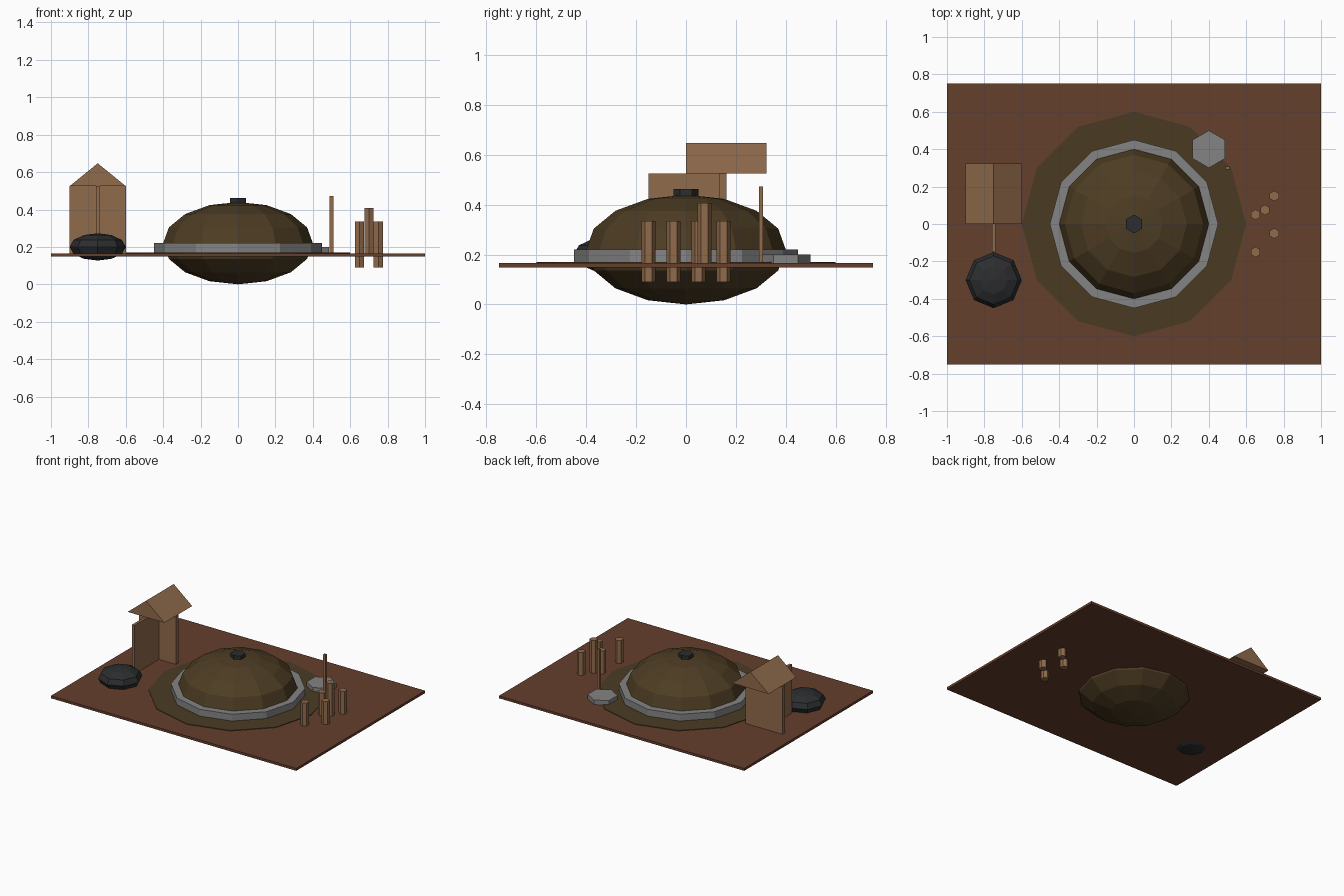
import bpy
import bmesh
from mathutils import Matrix, Vector

cube = bpy.data.objects.get("Cube")
if cube:
    bpy.data.objects.remove(cube, do_unlink=True)


def material(name, rgb):
    m = bpy.data.materials.new(name)
    m.use_nodes = True
    colour = (*rgb, 1.0)
    m.diffuse_color = colour
    m.node_tree.nodes["Principled BSDF"].inputs["Base Color"].default_value = colour
    return m


EARTH = material("red brown earth", (0.13, 0.05, 0.026))
MOUND = material("olive brown turf", (0.075, 0.046, 0.017))
PATCH = material("dull olive soil", (0.068, 0.043, 0.017))
STONE = material("grey stone", (0.23, 0.23, 0.23))
CHARCOAL = material("charcoal", (0.025, 0.026, 0.028))
WOOD = material("light wood", (0.28, 0.147, 0.073))

GROUND = 0.166


def finish(name, bm, mat):
    bmesh.ops.recalc_face_normals(bm, faces=bm.faces)
    mesh = bpy.data.meshes.new(name)
    bm.to_mesh(mesh)
    bm.free()
    mesh.materials.append(mat)
    obj = bpy.data.objects.new(name, mesh)
    bpy.context.collection.objects.link(obj)
    return obj


def box(name, low, high, mat):
    low, high = Vector(low), Vector(high)
    bm = bmesh.new()
    bmesh.ops.create_cube(bm, size=1, matrix=Matrix.Translation((low + high) / 2)
                          @ Matrix.Diagonal((*(high - low), 1)))
    return finish(name, bm, mat)


def cylinder(name, x, y, low, high, radius, sides, mat):
    # One corner always points along +y
    bm = bmesh.new()
    spin = Matrix.Rotation(2 * 3.14159265 / sides, 4, "Z")
    point = Vector((0, radius, 0))
    verts = []
    for _ in range(sides):
        verts.append(bm.verts.new((x + point.x, y + point.y, low)))
        point = spin @ point
    base = bm.faces.new(verts)
    top = bmesh.ops.extrude_face_region(bm, geom=[base], use_keep_orig=True)
    moved = [g for g in top["geom"] if isinstance(g, bmesh.types.BMVert)]
    bmesh.ops.translate(bm, verts=moved, vec=(0, 0, high - low))
    return finish(name, bm, mat)


def ellipsoid(name, centre, radius, height, segments, rings, mat):
    bm = bmesh.new()
    bmesh.ops.create_uvsphere(bm, u_segments=segments, v_segments=rings, radius=1,
                              matrix=Matrix.Translation(centre)
                              @ Matrix.Diagonal((radius, radius, height, 1)))
    return finish(name, bm, mat)


# Ground and the worn patch around the mound
box("ground_slab", (-1, -0.75, 0.148), (1, 0.75, GROUND), EARTH)
cylinder("soil_patch", 0, 0, 0.16, 0.17, 0.6, 12, PATCH)

# Domed mound with stone kerb and smoke hole
ellipsoid("mound", (0, 0, 0.22), 0.4, 0.22, 12, 8, MOUND)
cylinder("stone_kerb", 0, 0, 0.16, 0.22, 0.45, 12, STONE)
cylinder("smoke_hole", 0, 0, 0.43, 0.462, 0.05, 6, CHARCOAL)

# Flat stone and thin pole beside the mound
cylinder("flat_stone", 0.4, 0.4, 0.16, 0.2, 0.1, 6, STONE)
box("thin_pole", (0.49, 0.292, GROUND), (0.51, 0.308, 0.472), WOOD)

# Cluster of posts, four sunk through the ground and one taller
for i, (x, y) in enumerate([(0.65, 0.05), (0.65, -0.15), (0.75, 0.15), (0.75, -0.05)]):
    cylinder(f"short_post_{i + 1}", x, y, 0.09, 0.335, 0.028, 6, WOOD)
cylinder("tall_post", 0.7, 0.075, GROUND, 0.407, 0.028, 6, WOOD)

# Shelter: partition, back wall and gable roof
box("partition_wall", (-0.76, -0.15, GROUND), (-0.74, 0.15, 0.525), WOOD)
box("back_wall", (-0.9, 0.135, GROUND), (-0.6, 0.162, 0.525), WOOD)
bm = bmesh.new()
gable = bm.faces.new([bm.verts.new(p) for p in
                      [(-0.9, 0, 0.525), (-0.6, 0, 0.525), (-0.75, 0, 0.647)]])
out = bmesh.ops.extrude_face_region(bm, geom=[gable], use_keep_orig=True)
bmesh.ops.translate(bm, vec=(0, 0.323, 0),
                    verts=[g for g in out["geom"] if isinstance(g, bmesh.types.BMVert)])
finish("gable_roof", bm, WOOD)

# Dark boulder
ellipsoid("boulder", (-0.75, -0.3, 0.2), 0.15, 0.073, 8, 6, CHARCOAL)
